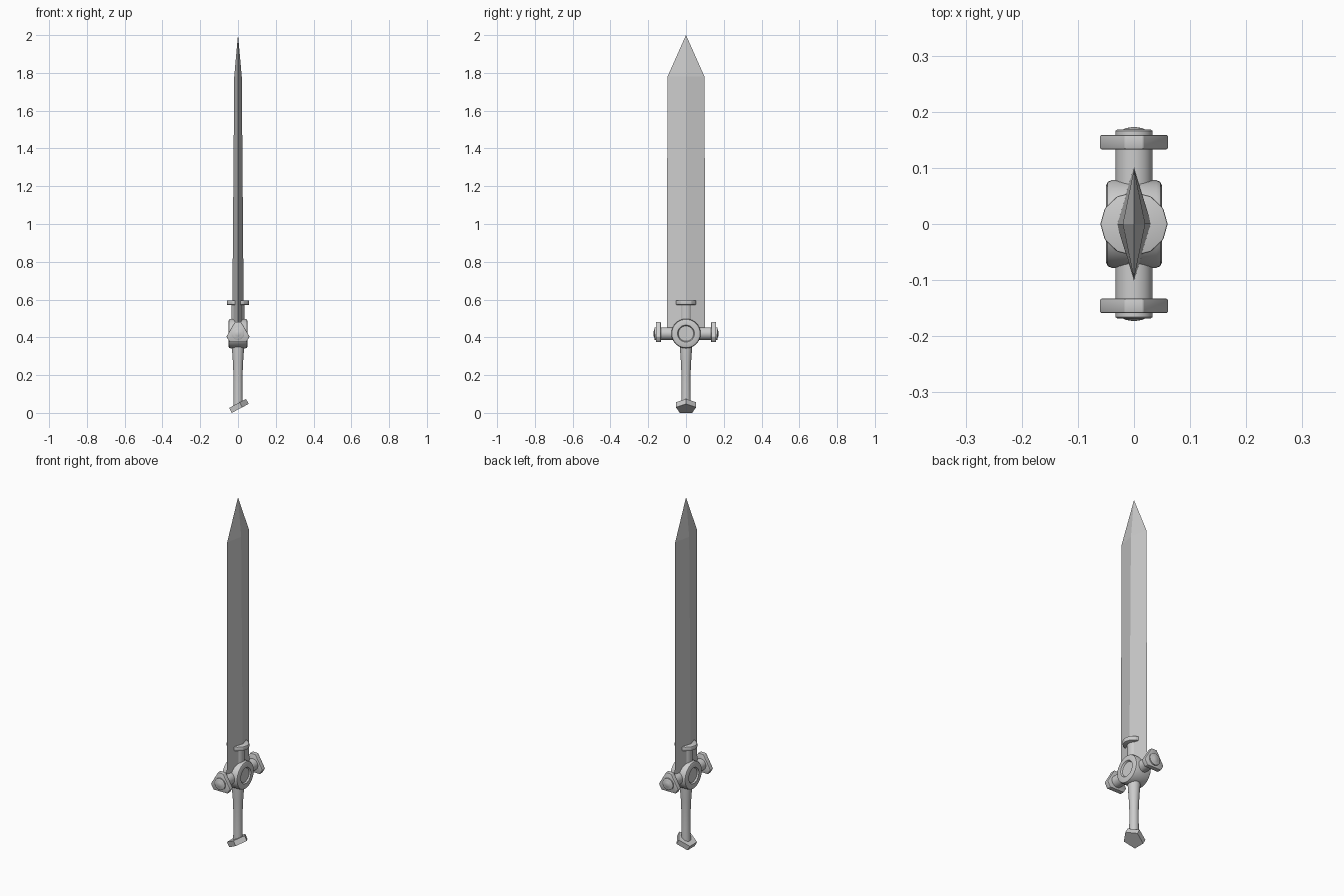
import bpy, bmesh
from math import sin, cos, pi, radians
from mathutils import Matrix, Vector

if "Cube" in bpy.data.objects:
    bpy.data.objects.remove(bpy.data.objects["Cube"])

HUB = Matrix.Translation((0, 0, 0.42))


def finish(name, bm, matrix, bevel=0.0, smooth=None):
    bmesh.ops.recalc_face_normals(bm, faces=bm.faces)
    if bevel:
        bmesh.ops.bevel(bm, geom=bm.edges[:], offset=bevel, segments=2,
                        profile=0.5, affect='EDGES')
    bm.transform(matrix)
    mesh = bpy.data.meshes.new(name)
    bm.to_mesh(mesh)
    bm.free()
    obj = bpy.data.objects.new(name, mesh)
    bpy.context.collection.objects.link(obj)
    if smooth:
        bpy.ops.object.select_all(action='DESELECT')
        obj.select_set(True)
        bpy.context.view_layer.objects.active = obj
        bpy.ops.object.shade_smooth_by_angle(angle=radians(smooth))
    return obj


def loft(name, rings, matrix=Matrix(), **kw):
    """Bridge equal-length rings of 3D points and cap both ends."""
    bm = bmesh.new()
    loops = [[bm.verts.new(p) for p in ring] for ring in rings]
    n = len(loops[0])
    for a, b in zip(loops, loops[1:]):
        for i in range(n):
            j = (i + 1) % n
            bm.faces.new((a[i], a[j], b[j], b[i]))
    bm.faces.new(loops[0][::-1])
    bm.faces.new(loops[-1])
    bmesh.ops.remove_doubles(bm, verts=bm.verts, dist=1e-6)
    return finish(name, bm, matrix, **kw)


def lathe(name, profile, matrix=Matrix(), sides=32):
    """Turn (radius, height) pairs about local z."""
    rings = [[(r * cos(2 * pi * i / sides), r * sin(2 * pi * i / sides), h)
              for i in range(sides)] for r, h in profile]
    return loft(name, rings, matrix, smooth=35)


def prism(name, outline, z0, z1, matrix=Matrix(), **kw):
    return loft(name, [[(x, y, z) for x, y in outline] for z in (z0, z1)],
                matrix, **kw)


# Blade: diamond section, narrowing slightly and ending in a point
def diamond(w, t, z):
    return [(t, 0, z), (0, w, z), (-t, 0, z), (0, -w, z)]


loft("blade", [diamond(0.102, 0.031, 0.42), diamond(0.098, 0.02, 1.78),
               diamond(0.0002, 0.0002, 2.0)])

# Hub: rounded drum across the blade with a shallow recess on both faces
half = [(0.04, 0.042), (0.045, 0.05), (0.068, 0.05), (0.075, 0.047), (0.078, 0.04)]
lathe("hub", [(r, -h) for r, h in half] + half[::-1],
      HUB @ Matrix.Rotation(pi / 2, 4, 'Y'), sides=40)

# Triangular guard plates with cut-off corners, pointing up
apothems = [0.045 if k % 2 == 0 else 0.061 for k in range(6)]
tri = []
for k in range(6):
    a, b = radians(60 * k + 30), radians(60 * k + 90)
    p, q = apothems[k], apothems[(k + 1) % 6]
    d = sin(b - a)
    tri.append(((p * sin(b) - q * sin(a)) / d, (q * cos(a) - p * cos(b)) / d))
# outline y becomes world z, extrusion runs along the guard
for side, s in (("front", -1), ("back", 1)):
    out = HUB @ Matrix.Rotation(-s * pi / 2, 4, 'X')
    lathe(side + "_guard_arm", [(0.033, 0.0), (0.033, 0.14)], out)
    points = [(x, -s * y) for x, y in tri]
    prism(side + "_guard_plate", points, 0.133, 0.159, out, bevel=0.003, smooth=35)
    lathe(side + "_guard_cap", [(0.033, 0.155), (0.033, 0.166), (0.03, 0.168),
                                (0.021, 0.168), (0.014, 0.171), (0.005, 0.1725)], out)

# Collar on the blade
lathe("blade_collar", [(0.035, 0.0), (0.035, 0.155)], HUB)
ring = [(0.06 * cos(2 * pi * i / 12), 0.057 * sin(2 * pi * i / 12)) for i in range(12)]
prism("collar_plate", ring, 0.152, 0.176, HUB, bevel=0.003, smooth=25)

# Grip: round, flaring toward the hub
lathe("grip", [(0.025, 0.04), (0.024, 0.12), (0.024, 0.2), (0.027, 0.27),
               (0.032, 0.34), (0.033, 0.39)])

# Pommel: tilted five-sided disc
penta = [(0.056 * cos(2 * pi * i / 5), 0.056 * sin(2 * pi * i / 5)) for i in range(5)]
prism("pommel", penta, -0.015, 0.015,
      Matrix.Translation((0, 0, 0.0345)) @ Matrix.Rotation(radians(-28), 4, 'Y'))
